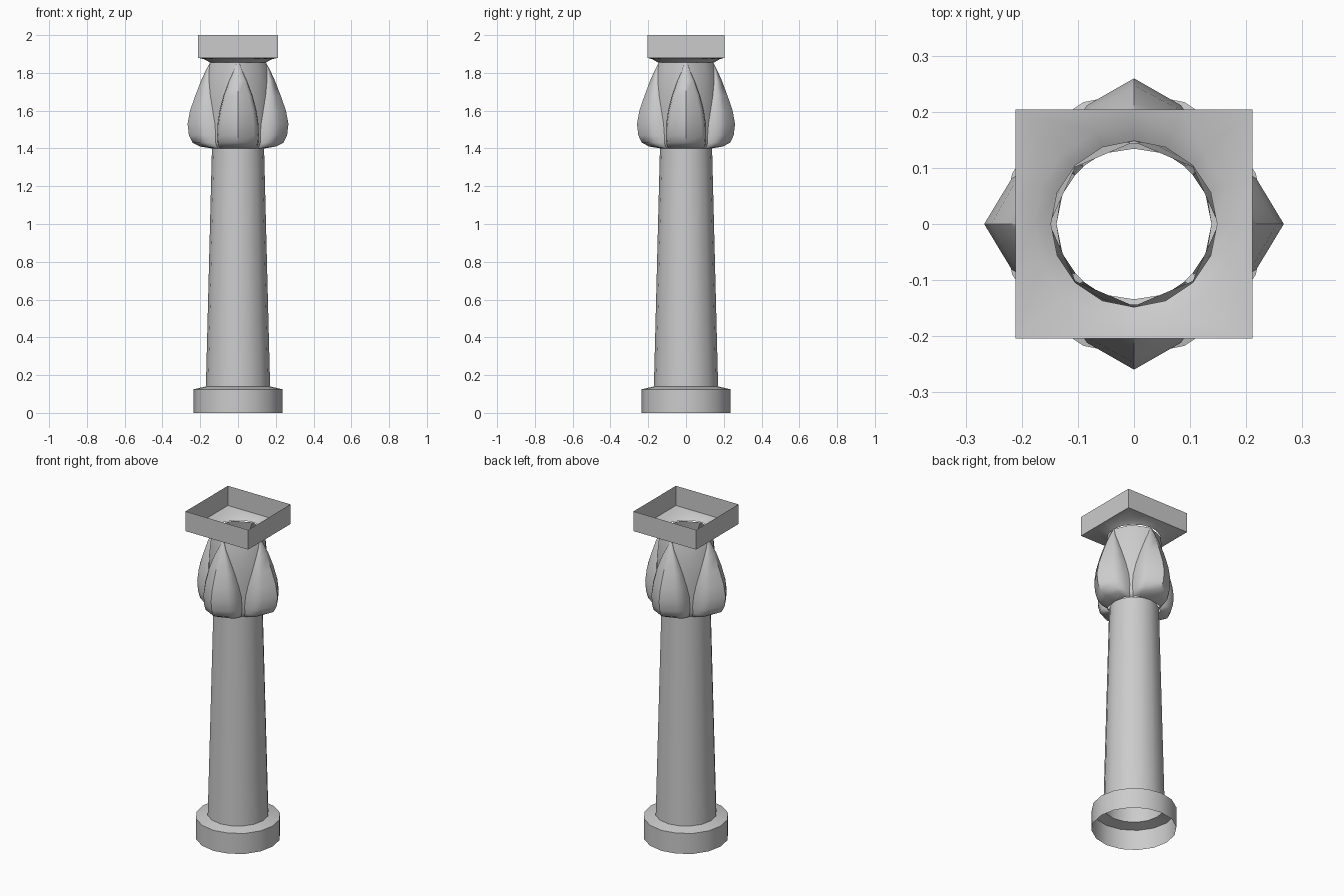
import bpy, bmesh
from math import sin, cos, pi, sqrt

if "Cube" in bpy.data.objects:
    bpy.data.objects.remove(bpy.data.objects["Cube"])


def loft(name, rings, angle=35):
    """Skin closed rings of equal point count into an open shell."""
    bm = bmesh.new()
    loops = [[bm.verts.new(p) for p in ring] for ring in rings]
    n = len(loops[0])
    for a, b in zip(loops, loops[1:]):
        for i in range(n):
            j = (i + 1) % n
            bm.faces.new((a[i], a[j], b[j], b[i]))
    me = bpy.data.meshes.new(name)
    bm.to_mesh(me)
    bm.free()
    ob = bpy.data.objects.new(name, me)
    bpy.context.collection.objects.link(ob)
    bpy.ops.object.select_all(action='DESELECT')
    bpy.context.view_layer.objects.active = ob
    ob.select_set(True)
    bpy.ops.object.shade_smooth_by_angle(angle=angle * pi / 180)
    return ob


def circle(r, z, n=16):
    return [(r * cos(2 * pi * k / n), r * sin(2 * pi * k / n), z) for k in range(n)]


def square(hx, hy, z, n=16):
    pts = []
    for k in range(n):
        c, s = cos(2 * pi * k / n), sin(2 * pi * k / n)
        m = max(abs(c), abs(s))
        pts.append((hx * c / m, hy * s / m, z))
    return pts


def petal_ring(z, tip, half, core):
    """Four petals of given tip radius and half width around a round core."""
    edge = sqrt(core ** 2 - half ** 2)
    d = tip - edge
    side = [(tip, 0), (edge + 0.66 * d, 0.79 * half), (edge + 0.45 * d, 0.97 * half),
            (edge + 0.2 * d, 1.02 * half), (edge, half)]
    section = [(x, -y) for x, y in reversed(side[1:])] + side
    section.append((core * sqrt(0.5), core * sqrt(0.5)))
    ring = []
    for q in range(4):
        c, s = round(cos(q * pi / 2)), round(sin(q * pi / 2))
        ring += [(x * c - y * s, (x * s + y * c) * 0.972, z) for x, y in section]
    return ring


# round base, open underneath
loft("base", [circle(0.235, 0), circle(0.235, 0.125), circle(0.17, 0.14)])

# tapered hollow shaft
loft("shaft", [circle(0.17, 0.14), circle(0.138, 1.4)])

# bud capital: z, petal tip radius, petal half width, core radius
bud = [
    (1.400, 0.138, 0.090, 0.138),
    (1.410, 0.200, 0.100, 0.150),
    (1.430, 0.240, 0.105, 0.158),
    (1.470, 0.260, 0.108, 0.160),
    (1.530, 0.267, 0.106, 0.162),
    (1.600, 0.254, 0.095, 0.164),
    (1.680, 0.226, 0.074, 0.164),
    (1.760, 0.195, 0.045, 0.160),
    (1.810, 0.172, 0.022, 0.155),
    (1.855, 0.148, 0.006, 0.148),
]
loft("bud_capital", [petal_ring(*row) for row in bud], 40)

# square top block, open above, flaring from the round neck
loft("top_block", [
    circle(0.148, 1.855),
    circle(0.178, 1.872),
    square(0.211, 0.204, 1.88),
    square(0.211, 0.204, 2.0),
])
